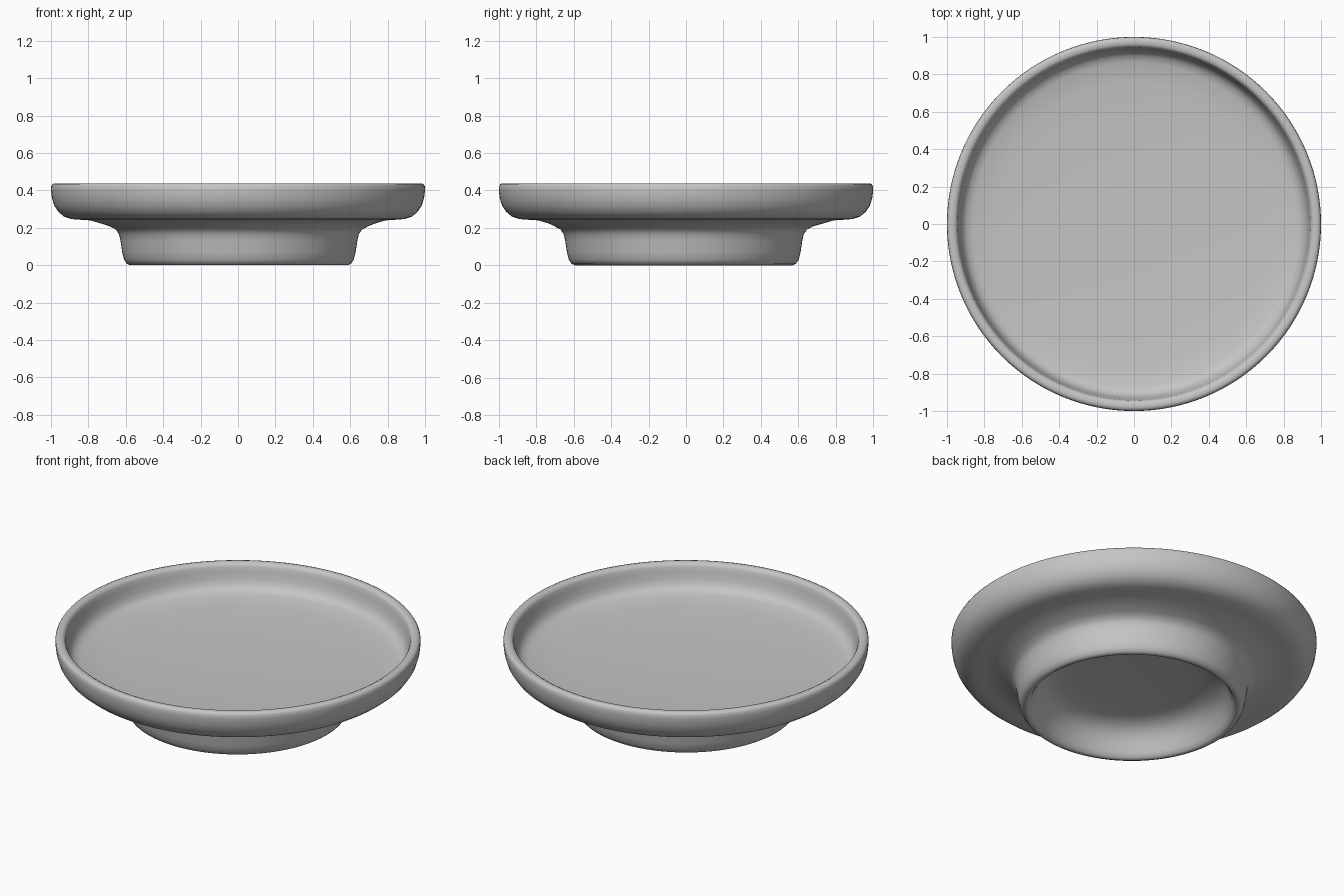
import bpy, bmesh, math
from mathutils import Vector

cube = bpy.data.objects.get("Cube")
if cube:
    bpy.data.objects.remove(cube, do_unlink=True)

# Plain grey clay
grey = bpy.data.materials.new("grey_clay")
grey.use_nodes = True
colour = (0.56, 0.56, 0.56, 1.0)
grey.diffuse_color = colour
bsdf = next(n for n in grey.node_tree.nodes if n.type == 'BSDF_PRINCIPLED')
bsdf.inputs["Base Color"].default_value = colour

# Half profiles as (radius, height), starting and ending on the axis
HOLLOW = [(0, 0.185), (0.30, 0.183), (0.40, 0.176), (0.46, 0.158), (0.50, 0.125),
          (0.53, 0.08), (0.55, 0.03), (0.565, 0.008)]
FOOT = [(0.58, 0), (0.60, 0.008), (0.614, 0.03), (0.624, 0.07), (0.633, 0.13),
        (0.641, 0.165), (0.657, 0.19), (0.69, 0.208)]
BOWL = [(0.735, 0.224), (0.79, 0.24), (0.84, 0.243), (0.89, 0.247), (0.93, 0.26),
        (0.96, 0.285), (0.983, 0.32), (0.995, 0.36), (1.0, 0.40), (0.999, 0.422)]
RIM = [(0.992, 0.434), (0.98, 0.438), (0.962, 0.437), (0.95, 0.431), (0.943, 0.417)]
# Gently dished floor, deepest in the middle
WELL = [(0.938, 0.39), (0.929, 0.35), (0.917, 0.32), (0.898, 0.3), (0.865, 0.288),
        (0.75, 0.277), (0.6, 0.268), (0.4, 0.261), (0.2, 0.257), (0, 0.256)]


def lathe(name, profile, steps=128):
    """Revolve a profile around the z axis into a smooth closed solid."""
    bm = bmesh.new()
    verts = [bm.verts.new((r, 0, z)) for r, z in profile]
    edges = [bm.edges.new(pair) for pair in zip(verts, verts[1:])]
    bmesh.ops.spin(bm, geom=verts + edges, cent=(0, 0, 0), axis=(0, 0, 1),
                   angle=math.tau, steps=steps, use_duplicate=False)
    bmesh.ops.remove_doubles(bm, verts=bm.verts, dist=1e-4)
    bmesh.ops.recalc_face_normals(bm, faces=bm.faces)
    # The foot sits slightly off centre beneath the bowl
    for v in bm.verts:
        if v.co.z < 0.21:
            v.co += Vector((0.005, -0.012, 0))
    mesh = bpy.data.meshes.new(name)
    bm.to_mesh(mesh)
    bm.free()
    mesh.materials.append(grey)
    obj = bpy.data.objects.new(name, mesh)
    bpy.context.collection.objects.link(obj)
    return obj


dish = lathe("footed_dish", HOLLOW + FOOT + BOWL + RIM + WELL)

# Smooth shading throughout
bpy.ops.object.select_all(action='DESELECT')
dish.select_set(True)
bpy.context.view_layer.objects.active = dish
bpy.ops.object.shade_smooth_by_angle(angle=math.radians(50))
